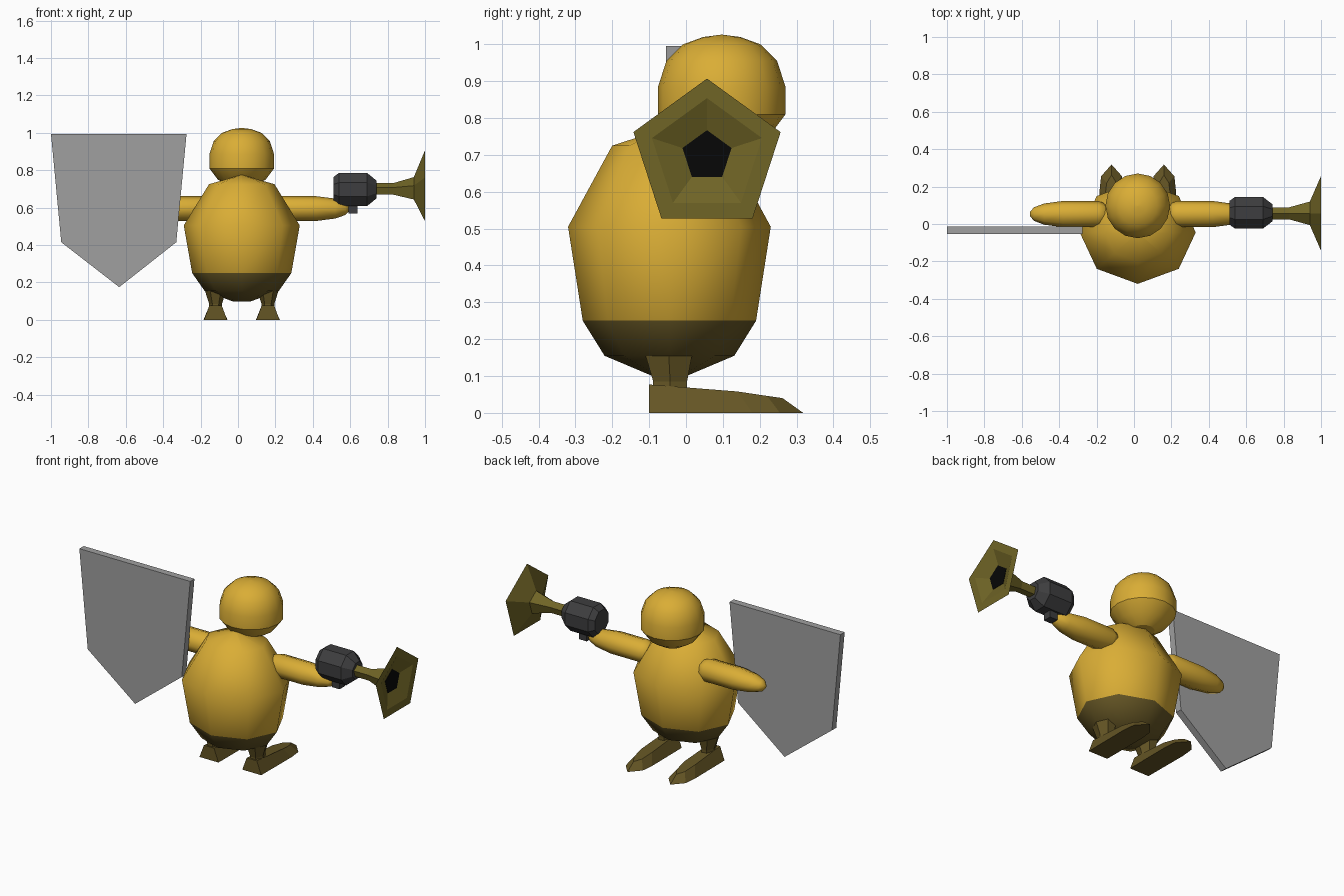
import bpy, bmesh, math
from math import sin, cos, pi

if "Cube" in bpy.data.objects:
    bpy.data.objects.remove(bpy.data.objects["Cube"])


def material(name, r, g, b):
    m = bpy.data.materials.new(name)
    m.diffuse_color = (r, g, b, 1)
    m.use_nodes = True
    m.node_tree.nodes["Principled BSDF"].inputs["Base Color"].default_value = m.diffuse_color
    return m


YELLOW = material("yellow", 0.70, 0.42, 0.036)
BROWN = material("brown", 0.13, 0.092, 0.018)
OLIVE = material("olive", 0.16, 0.128, 0.019)
CHARCOAL = material("charcoal", 0.048, 0.048, 0.05)
GREY = material("grey", 0.35, 0.35, 0.35)
BLACK = material("black", 0.002, 0.002, 0.002)
CX = 0.02  # mirror line of the figure


def finish(name, bm, mats, smooth=None, rule=None):
    bmesh.ops.recalc_face_normals(bm, faces=bm.faces[:])
    if rule:
        for f in bm.faces:
            f.material_index = rule(f.calc_center_median())
    me = bpy.data.meshes.new(name)
    bm.to_mesh(me)
    bm.free()
    for m in mats:
        me.materials.append(m)
    ob = bpy.data.objects.new(name, me)
    bpy.context.collection.objects.link(ob)
    if smooth:
        bpy.ops.object.select_all(action='DESELECT')
        bpy.context.view_layer.objects.active = ob
        ob.select_set(True)
        bpy.ops.object.shade_smooth_by_angle(angle=math.radians(smooth))
    return ob


def loft(bm, rings):
    """Skin a list of equal point rings and cap both ends."""
    rows = [[bm.verts.new(p) for p in ring] for ring in rings]
    n = len(rows[0])
    for a, b in zip(rows, rows[1:]):
        for i in range(n):
            j = (i + 1) % n
            bm.faces.new((a[i], a[j], b[j], b[i]))
    bm.faces.new(rows[0])
    bm.faces.new(rows[-1])


def lathe(name, profile, n, centre, mats, axis='Z', scale=(1, 1), phase=0.0,
          smooth=None, rule=None):
    """Turn (distance, radius) pairs about the Z or X axis."""
    rings = []
    for t, r in profile:
        ring = []
        for i in range(n):
            a = 2 * pi * i / n + phase
            u, v = r * scale[0] * cos(a), r * scale[1] * sin(a)
            if axis == 'Z':
                ring.append((centre[0] + u, centre[1] + v, t))
            else:
                ring.append((t, centre[0] + u, centre[1] + v))
        rings.append(ring)
    bm = bmesh.new()
    loft(bm, rings)
    return finish(name, bm, mats, smooth, rule)


# Eight-sided body, brown below the waist line
lathe("body", [(0.098, 0.15), (0.155, 0.64), (0.25, 0.855), (0.505, 1.0),
               (0.725, 0.565), (0.775, 0.01)], 8, (CX, -0.045),
      [YELLOW, BROWN], scale=(0.31, 0.275), smooth=50,
      rule=lambda c: 1 if c.z < 0.25 else 0)

# Domed head with a sharp lower rim
lathe("head", [(0.71, 0.06), (0.75, 0.128), (0.81, 0.173), (0.885, 0.173),
               (0.955, 0.150), (1.0, 0.105), (1.02, 0.05), (1.026, 0.003)],
      16, (CX, 0.097), [YELLOW], smooth=30)

ARM = [(0.155, 0.02), (0.175, 0.055), (0.21, 0.068), (0.40, 0.068),
       (0.50, 0.055), (0.555, 0.035), (0.575, 0.012)]
FOOT_SOLE = [(-0.062, -0.1), (0.062, -0.1), (0.064, 0.18), (0.056, 0.255),
             (0, 0.318), (-0.056, 0.255), (-0.064, 0.18)]
FOOT_TOP = [(-0.033, -0.1, 0.077), (0.033, -0.1, 0.077), (0.036, 0.14, 0.058),
            (0.026, 0.22, 0.046), (0, 0.262, 0.04), (-0.026, 0.22, 0.046),
            (-0.036, 0.14, 0.058)]

for side, s in (("left", -1), ("right", 1)):
    # Tapered arm
    lathe(side + "_arm", [(CX + s * d, r) for d, r in ARM], 8, (0.053, 0.595),
          [YELLOW], axis='X', scale=(1.03, 0.97), smooth=50)
    # Leg flaring up into the body
    fx = CX + s * 0.14
    bm = bmesh.new()
    rings = []
    for z, r, y, ry in ((0.065, 0.034, -0.043, 0.053), (0.085, 0.034, -0.043, 0.053),
                        (0.16, 0.058, -0.047, 0.074)):
        rings.append([(fx + r * cos(i * pi / 3), y + ry * sin(i * pi / 3 + pi / 2 - pi / 2), z)
                      for i in range(6)])
    loft(bm, rings)
    finish(side + "_leg", bm, [BROWN])
    # Long pointed foot
    bm = bmesh.new()
    loft(bm, [[(fx + x, y, 0) for x, y in FOOT_SOLE],
              [(fx + x, y, z) for x, y, z in FOOT_TOP]])
    finish(side + "_foot", bm, [BROWN])

# Shield plate
OUTLINE = [(-1.0, 0.995), (-0.275, 0.995), (-0.33, 0.415),
           (-0.635, 0.175), (-0.945, 0.415)]
bm = bmesh.new()
loft(bm, [[(x, y, z) for x, z in OUTLINE] for y in (-0.054, -0.014)])
finish("shield", bm, [GREY])

# Blaster body and grip
GUN = (0.06, 0.697)
lathe("blaster_body", [(0.51, 0.072), (0.54, 0.096), (0.69, 0.096), (0.74, 0.052)],
      8, GUN, [CHARCOAL], axis='X', scale=(0.95, 1.0), phase=pi / 8, smooth=30)
bm = bmesh.new()
loft(bm, [[(x, y, z) for x, y in ((0.59, 0.035), (0.64, 0.035), (0.64, 0.085), (0.59, 0.085))]
          for z in (0.568, 0.64)])
finish("blaster_grip", bm, [CHARCOAL])

# Five-sided horn with a flat rim, shallow funnel and black bore
lathe("horn", [(0.73, 0.034), (0.83, 0.034), (0.94, 0.066), (1.0, 0.21),
               (1.0, 0.157), (0.968, 0.07)], 5, (0.057, 0.697),
      [OLIVE], axis='X', phase=pi / 2)
lathe("horn_bore", [(0.966, 0.07), (0.970, 0.07)], 5, (0.057, 0.697),
      [BLACK], axis='X', phase=pi / 2)
